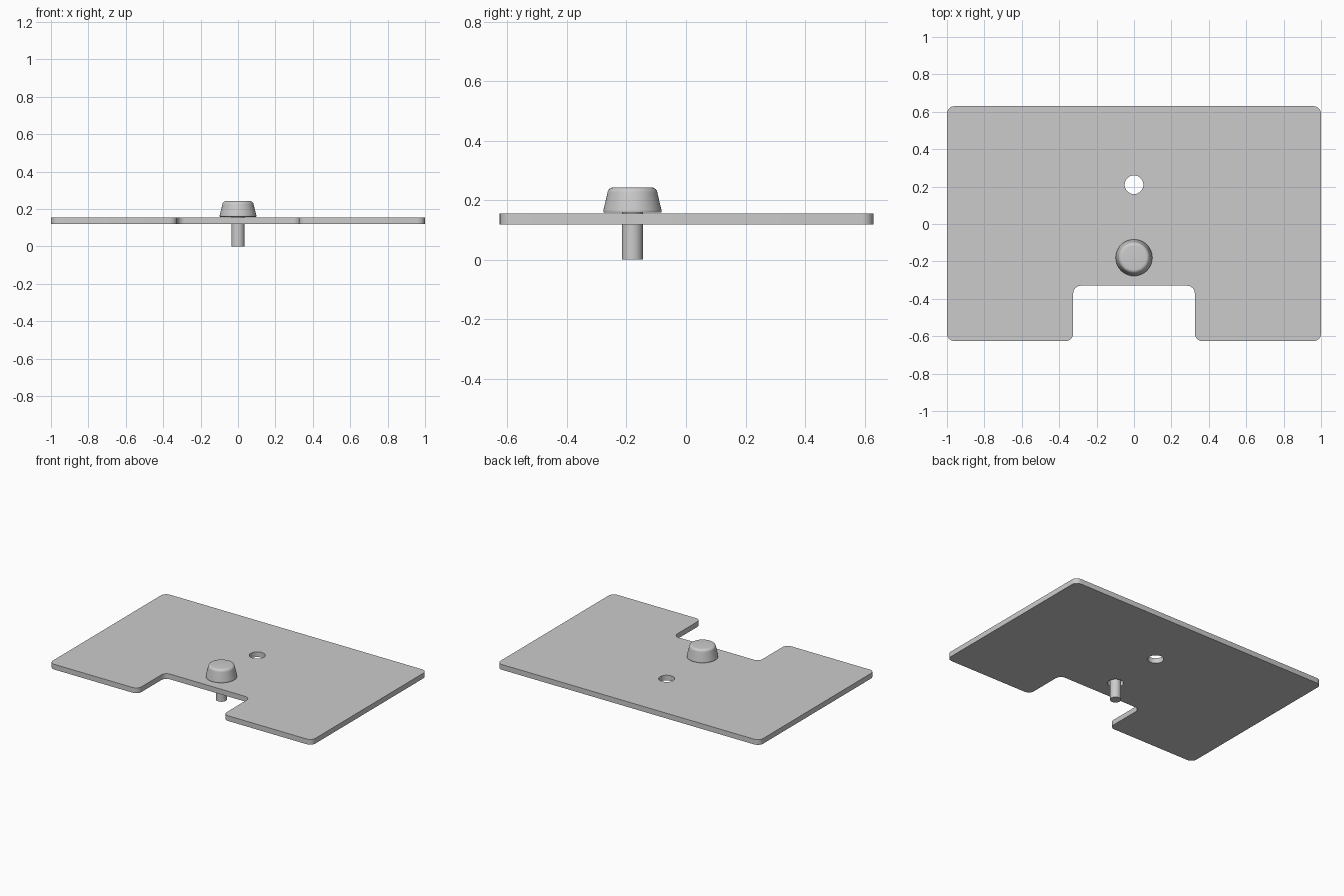
import bpy, bmesh
from math import sin, cos, pi
from mathutils import Vector

if "Cube" in bpy.data.objects:
    bpy.data.objects.remove(bpy.data.objects["Cube"])

KNOB_Y = -0.18


def finish(obj):
    bpy.ops.object.select_all(action='DESELECT')
    obj.select_set(True)
    bpy.context.view_layer.objects.active = obj
    bpy.ops.object.shade_smooth_by_angle(angle=0.6)


def rounded(points, radius, steps=6):
    # Round every right-angled corner of a closed outline
    out = []
    for i, p in enumerate(points):
        p = Vector(p)
        a = (Vector(points[i - 1]) - p).normalized()
        b = (Vector(points[(i + 1) % len(points)]) - p).normalized()
        centre = p + (a + b) * radius
        for k in range(steps + 1):
            t = k / steps * pi / 2
            out.append(centre - (b * cos(t) + a * sin(t)) * radius)
    return out


def circle(y, r, n=40):
    return [(r * cos(2 * pi * k / n), y + r * sin(2 * pi * k / n)) for k in range(n)]


def lathe(name, profile, y, segments=48):
    bm = bmesh.new()
    verts = [bm.verts.new((r, 0, z)) for r, z in profile]
    edges = [bm.edges.new(pair) for pair in zip(verts, verts[1:])]
    bmesh.ops.spin(bm, geom=verts + edges, cent=(0, 0, 0), axis=(0, 0, 1),
                   angle=2 * pi, steps=segments)
    bmesh.ops.remove_doubles(bm, verts=bm.verts, dist=1e-5)
    bmesh.ops.recalc_face_normals(bm, faces=bm.faces)
    mesh = bpy.data.meshes.new(name)
    bm.to_mesh(mesh)
    bm.free()
    obj = bpy.data.objects.new(name, mesh)
    obj.location.y = y
    bpy.context.collection.objects.link(obj)
    finish(obj)


# Notched plate with two round holes, as a filled 2D curve
half = [(0.325, -0.33), (0.325, -0.626), (1, -0.626), (1, 0.63)]
outline = half + [(-x, y) for x, y in reversed(half)]
curve = bpy.data.curves.new("plate_outline", 'CURVE')
curve.dimensions = '2D'
curve.fill_mode = 'BOTH'
curve.extrude = 0.018
for loop in (rounded(outline, 0.04), circle(0.21, 0.05), circle(KNOB_Y, 0.05)):
    spline = curve.splines.new('POLY')
    spline.points.add(len(loop) - 1)
    for pt, co in zip(spline.points, loop):
        pt.co = (co[0], co[1], 0, 1)
    spline.use_cyclic_u = True
plate = bpy.data.objects.new("plate", curve)
bpy.context.collection.objects.link(plate)
plate.location.z = 0.137
plate.select_set(True)
bpy.context.view_layer.objects.active = plate
bpy.ops.object.convert(target='MESH')
plate = bpy.context.object
bm = bmesh.new()
bm.from_mesh(plate.data)
bmesh.ops.remove_doubles(bm, verts=bm.verts, dist=1e-5)
bmesh.ops.recalc_face_normals(bm, faces=bm.faces)
bm.to_mesh(plate.data)
bm.free()
finish(plate)

# Threaded shank passing through the plate
lathe("shank", [(0, 0), (0.035, 0), (0.035, 0.165), (0, 0.165)], KNOB_Y)

# Tapered knob with a rounded top rim
rim = [(0.064 + 0.02 * cos(k * pi / 12), 0.223 + 0.02 * sin(k * pi / 12)) for k in range(7)]
lathe("knob", [(0, 0.158), (0.094, 0.158), (0.097, 0.159), (0.098, 0.163),
               (0.0975, 0.168)] + rim + [(0, 0.243)], KNOB_Y)
